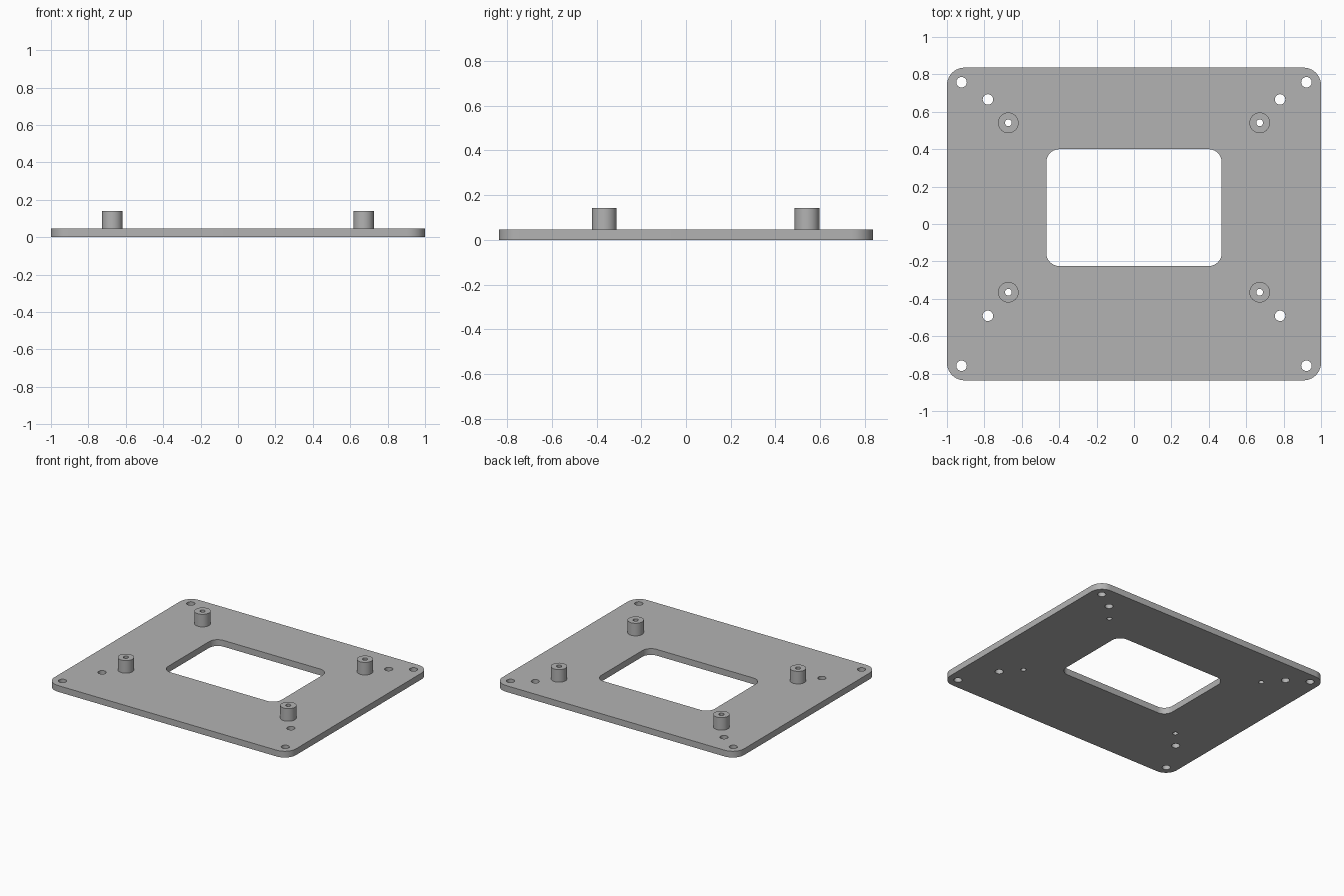
import bpy, bmesh
from math import sin, cos, pi, radians
from mathutils import Vector

cube = bpy.data.objects.get("Cube")
if cube:
    bpy.data.objects.remove(cube, do_unlink=True)

# Main dimensions
PLATE_TOP, POST_TOP = 0.047, 0.141
BORE, HOLE, POST = 0.018, 0.028, 0.055

grey = bpy.data.materials.new("mid grey")
grey.use_nodes = True
grey.diffuse_color = (0.45, 0.45, 0.45, 1)
grey.node_tree.nodes["Principled BSDF"].inputs["Base Color"].default_value = grey.diffuse_color


def circle(x, y, r, n=32):
    return [(x + r * cos(2 * pi * i / n), y + r * sin(2 * pi * i / n)) for i in range(n)]


def rounded_rect(x, y0, y1, r, n=10):
    """Outline symmetric in x, with rounded corners."""
    corners = [(x - r, y1 - r), (r - x, y1 - r), (r - x, y0 + r), (x - r, y0 + r)]
    points = []
    for k, (cx, cy) in enumerate(corners):
        for i in range(n + 1):
            a = pi / 2 * (k + i / n)
            points.append((cx + r * cos(a), cy + r * sin(a)))
    return points


def extruded(name, outlines, z0, z1, open_bottom=False):
    """Solid from nested outlines; the inner ones become holes."""
    curve = bpy.data.curves.new(name, "CURVE")
    curve.dimensions, curve.fill_mode = "2D", "BOTH"
    curve.extrude = (z1 - z0) / 2
    for outline in outlines:
        spline = curve.splines.new("POLY")
        spline.points.add(len(outline) - 1)
        for point, (x, y) in zip(spline.points, outline):
            point.co = (x, y, 0, 1)
        spline.use_cyclic_u = True
    obj = bpy.data.objects.new(name, curve)
    bpy.context.collection.objects.link(obj)
    bpy.ops.object.select_all(action="DESELECT")
    obj.select_set(True)
    bpy.context.view_layer.objects.active = obj
    bpy.ops.object.convert(target="MESH")
    obj = bpy.context.object
    obj.name = name
    bm = bmesh.new()
    bm.from_mesh(obj.data)
    bmesh.ops.remove_doubles(bm, verts=bm.verts, dist=0.0001)
    bmesh.ops.translate(bm, verts=bm.verts, vec=Vector((0, 0, (z0 + z1) / 2)))
    bmesh.ops.recalc_face_normals(bm, faces=bm.faces)
    if open_bottom:
        hidden = [f for f in bm.faces if all(v.co.z < z0 + 0.001 for v in f.verts)]
        bmesh.ops.delete(bm, geom=hidden, context="FACES")
    bm.to_mesh(obj.data)
    bm.free()
    obj.data.materials.clear()
    obj.data.materials.append(grey)
    bpy.ops.object.shade_smooth_by_angle(angle=radians(30))
    return obj


# Hole positions, mirrored across x
def mirrored(x, *ys):
    return [(s * x, y) for s in (-1, 1) for y in ys]


corner_holes = mirrored(0.922, -0.758, 0.758)
inner_holes = mirrored(0.781, -0.491, 0.666)
post_spots = mirrored(0.672, -0.365, 0.541)

# Base plate with window, screw holes and post bores
outlines = [rounded_rect(1, -0.836, 0.836, 0.094), rounded_rect(0.469, -0.225, 0.4, 0.07)]
outlines += [circle(x, y, HOLE) for x, y in corner_holes + inner_holes]
outlines += [circle(x, y, BORE) for x, y in post_spots]
extruded("base_plate", outlines, 0, PLATE_TOP)

# Hollow standoff posts
for x, y in post_spots:
    name = f"standoff_{'front' if y < 0 else 'back'}_{'left' if x > 0 else 'right'}"
    extruded(name, [circle(x, y, POST), circle(x, y, BORE)], PLATE_TOP, POST_TOP, True)
